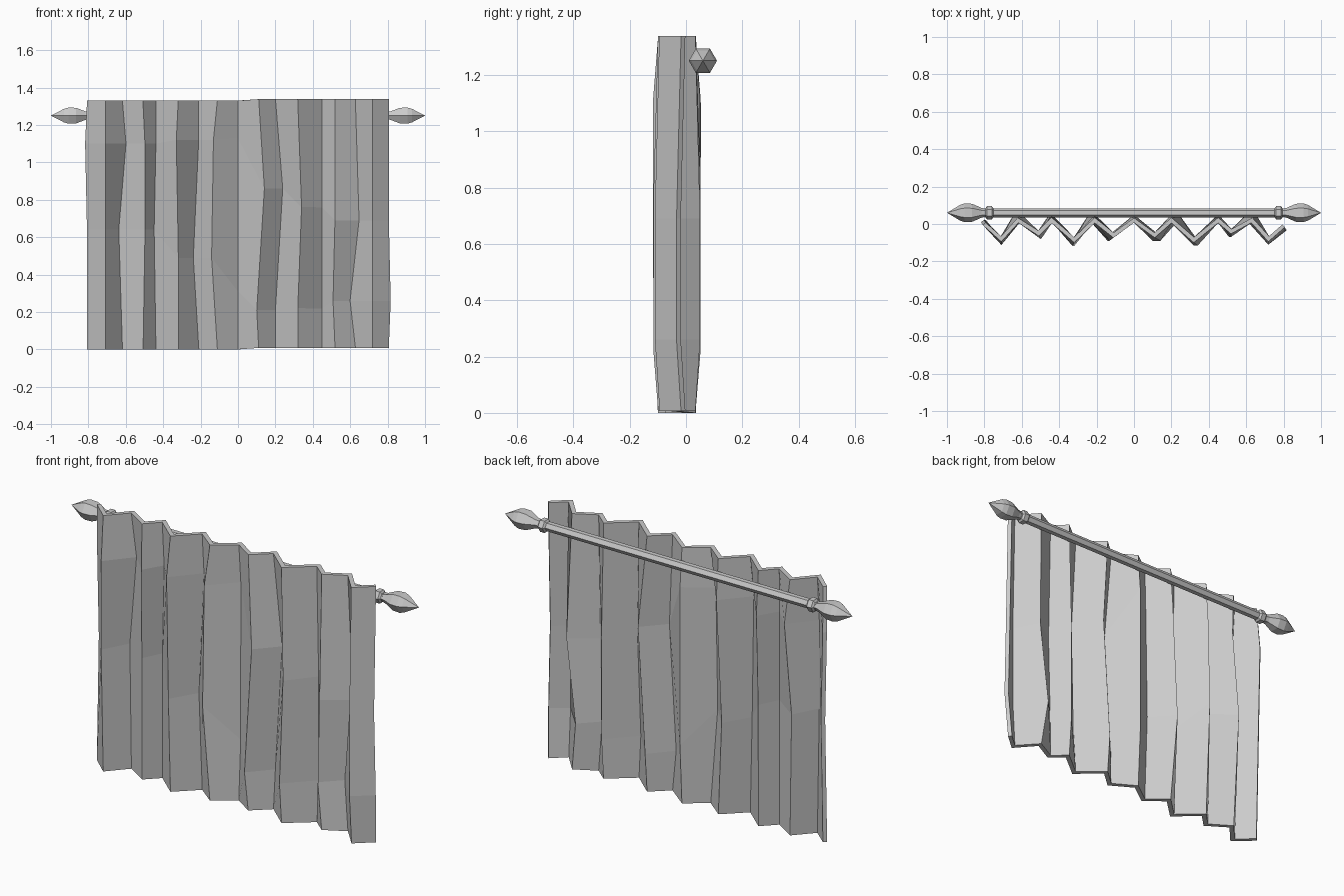
import bpy, bmesh, math

cube = bpy.data.objects.get("Cube")
if cube:
    bpy.data.objects.remove(cube, do_unlink=True)


def make_material(name, value):
    mat = bpy.data.materials.new(name)
    mat.use_nodes = True
    colour = (value, value, value, 1)
    mat.diffuse_color = colour
    mat.node_tree.nodes["Principled BSDF"].inputs["Base Color"].default_value = colour
    return mat


grey = make_material("plain grey", 0.6)


def make_object(name, bm, material):
    bmesh.ops.recalc_face_normals(bm, faces=bm.faces)
    mesh = bpy.data.meshes.new(name)
    bm.to_mesh(mesh)
    bm.free()
    mesh.materials.append(material)
    obj = bpy.data.objects.new(name, mesh)
    bpy.context.collection.objects.link(obj)
    return obj


# Curtain folds: x at the hems, y, and x at the lower and upper bend
folds = [
    (-.80, 0, -.80, -.81), (-.71, -.08, -.71, -.71), (-.62, .02, -.64, -.60),
    (-.51, -.05, -.50, -.50), (-.44, .02, -.45, -.44), (-.32, -.085, -.32, -.33),
    (-.21, .02, -.24, -.21), (-.11, -.06, -.14, -.13), (0, .02, 0, 0),
    (.11, -.06, .10, .14), (.20, .02, .20, .24), (.32, -.085, .32, .34),
    (.45, .02, .45, .45), (.52, -.04, .51, .52), (.63, .02, .60, .65),
    (.72, -.08, .72, .72), (.80, -.01, .81, .80),
]
# Heights of the lower and upper bend, by stretch of cloth: last fold, low, high
bends = [(4, .64, 1.1), (7, .49, 1.12), (8, .31, 1.13), (10, .21, .86),
         (12, .22, .76), (16, .26, .69)]
height, swell = 1.33, .016


def build_curtain():
    bm = bmesh.new()
    columns = []
    for i, (x, y, x_low, x_high) in enumerate(folds):
        low, high = next((a, b) for last, a, b in bends if i <= last)
        lift = .008 if x > 0 else 0
        bulge = y + math.copysign(swell, y)
        points = [(x, y, lift), (x_low, bulge, low),
                  (x_high, bulge, high), (x, y, height + lift)]
        columns.append([bm.verts.new(p) for p in points])
    for a, b in zip(columns, columns[1:]):
        for j in range(len(a) - 1):
            bm.faces.new((a[j], b[j], b[j + 1], a[j + 1]))
    curtain = make_object("curtain", bm, grey)
    cloth = curtain.modifiers.new("Thickness", "SOLIDIFY")
    cloth.thickness = .02
    cloth.offset = 0
    cloth.use_even_offset = True


# Six-sided turned parts along x, from (x, radius) profiles
def turned(name, profile, sides=6):
    bm = bmesh.new()
    rings = []
    for x, r in profile:
        rings.append([bm.verts.new((x, .06 + r * math.cos(k * math.tau / sides),
                                    1.25 + r * math.sin(k * math.tau / sides)))
                      for k in range(sides)])
    for a, b in zip(rings, rings[1:]):
        for k in range(sides):
            n = (k + 1) % sides
            bm.faces.new((a[k], a[n], b[n], b[k]))
    bm.faces.new(rings[0])
    bm.faces.new(rings[-1])
    bmesh.ops.remove_doubles(bm, verts=bm.verts, dist=.0001)
    return make_object(name, bm, grey)


build_curtain()
turned("rod", [(-.8, .024), (.8, .024)])

collar = [(.752, .024), (.76, .035), (.786, .035), (.794, .024)]
finial = [(.794, .022), (.815, .026), (.865, .048), (.905, .05), (.93, .042), (1, 0)]
for side, sign in (("left", 1), ("right", -1)):
    turned(side + "_collar", [(sign * x, r) for x, r in collar])
    turned(side + "_finial", [(sign * x, r) for x, r in finial])
